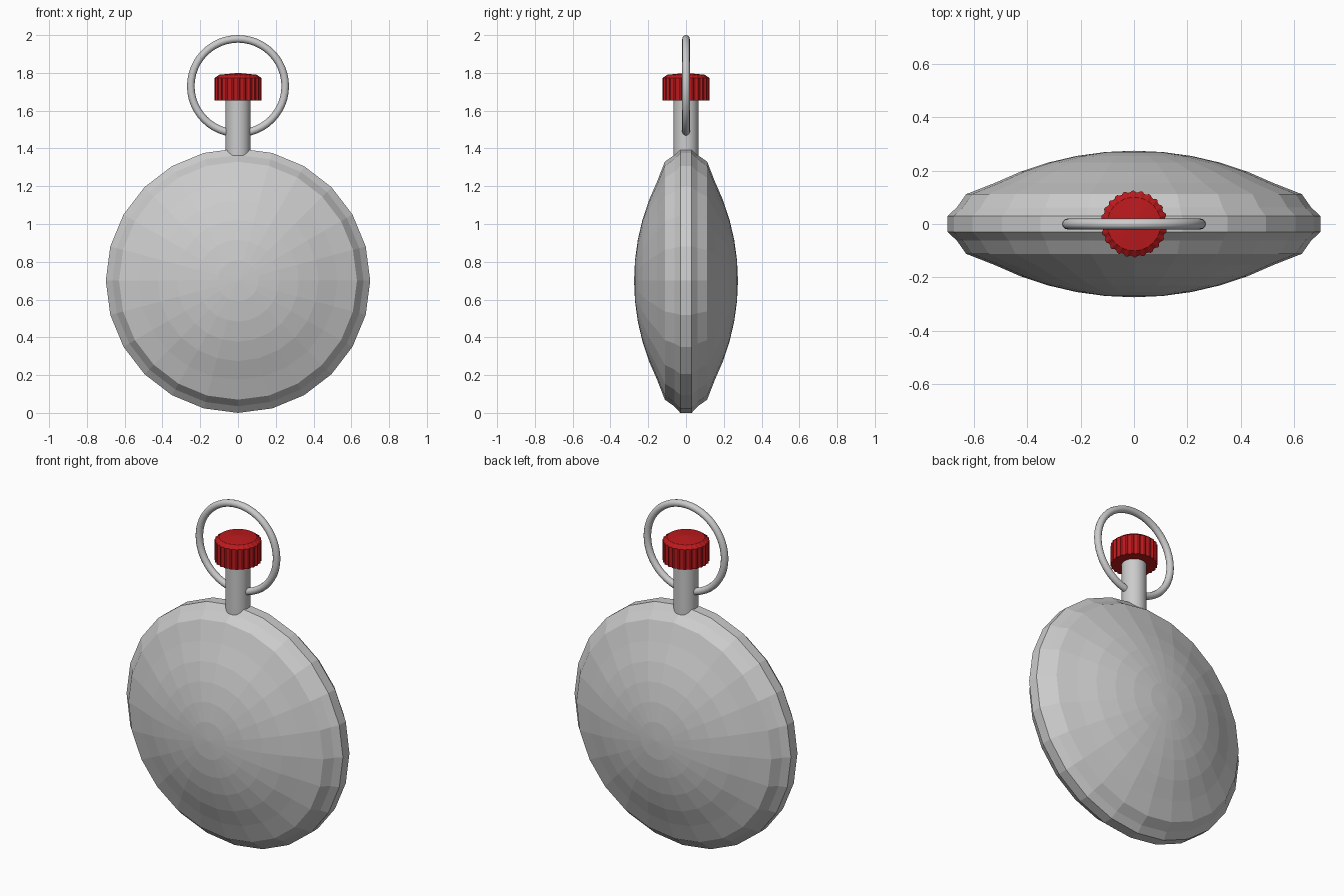
import bpy, bmesh, math
from mathutils import Matrix

if "Cube" in bpy.data.objects:
    bpy.data.objects.remove(bpy.data.objects["Cube"])

SIDES = 24
CENTRE = 0.70


def lathe(name, profile, sides, matrix, sharp=None, rib=0.0, ribbed=()):
    """Spin (radius, height) points around local z; ribbed rows alternate in radius."""
    bm = bmesh.new()
    rows = []
    for k, (r, h) in enumerate(profile):
        if r == 0:
            rows.append([bm.verts.new((0, 0, h))] * sides)
            continue
        row = []
        for i in range(sides):
            a = 2 * math.pi * i / sides
            q = r - rib * (i // 2 % 2) if k in ribbed else r
            row.append(bm.verts.new((q * math.cos(a), q * math.sin(a), h)))
        rows.append(row)
    for low, high in zip(rows, rows[1:]):
        for i in range(sides):
            j = (i + 1) % sides
            bm.faces.new(dict.fromkeys((low[i], low[j], high[j], high[i])))
    bmesh.ops.recalc_face_normals(bm, faces=bm.faces)
    bm.transform(matrix)
    mesh = bpy.data.meshes.new(name)
    bm.to_mesh(mesh)
    bm.free()
    obj = bpy.data.objects.new(name, mesh)
    bpy.context.collection.objects.link(obj)
    if sharp:
        smooth(obj, sharp)
    return obj


def smooth(obj, degrees):
    bpy.ops.object.select_all(action='DESELECT')
    obj.select_set(True)
    bpy.context.view_layer.objects.active = obj
    bpy.ops.object.shade_smooth_by_angle(angle=math.radians(degrees))


def cap(radius, edge, top, rings):
    """Points of a shallow spherical cap, rim to pole."""
    rise = top - edge
    R = (radius ** 2 + rise ** 2) / (2 * rise)
    full = math.asin(radius / R)
    pts = []
    for i in range(rings + 1):
        t = full * (1 - i / rings)
        pts.append((R * math.sin(t) if i < rings else 0, top - R + R * math.cos(t)))
    return pts


# Case: grooved rim and bezels, turned to face front and back
facing = Matrix.Translation((0, 0, CENTRE)) @ Matrix.Rotation(math.pi / 2, 4, 'X')
half = [(0.70, 0.03), (0.665, 0.062), (0.63, 0.112), (0.525, 0.153)]
lathe("case", [(r, -h) for r, h in reversed(half)] + half, SIDES, facing)

# Domed front glass and back cover
dome = cap(0.525, 0.153, 0.275, 5)
lathe("front_glass", dome, SIDES, facing)
lathe("back_cover", [(r, -h) for r, h in dome], SIDES, facing)

# Stem
lathe("stem", [(0, 1.36), (0.066, 1.36), (0.066, 1.67), (0, 1.67)], 32, Matrix(), 40)

# Knurled winding crown
crown = lathe("crown", [(0, 1.655), (0.125, 1.655), (0.125, 1.772), (0.10, 1.79), (0, 1.80)],
              96, Matrix(), rib=0.006, ribbed=(1, 2))
red = bpy.data.materials.new("crown_red")
red.diffuse_color = (0.5, 0.01, 0.012, 1)
red.use_nodes = True
red.node_tree.nodes["Principled BSDF"].inputs["Base Color"].default_value = red.diffuse_color
crown.data.materials.append(red)

# Hanging ring
bpy.ops.mesh.primitive_torus_add(major_radius=0.25, minor_radius=0.02, major_segments=48,
                                 minor_segments=12, location=(0, 0, 1.73),
                                 rotation=(math.pi / 2, 0, 0))
ring = bpy.context.object
ring.name = "hanging_ring"
smooth(ring, 60)
